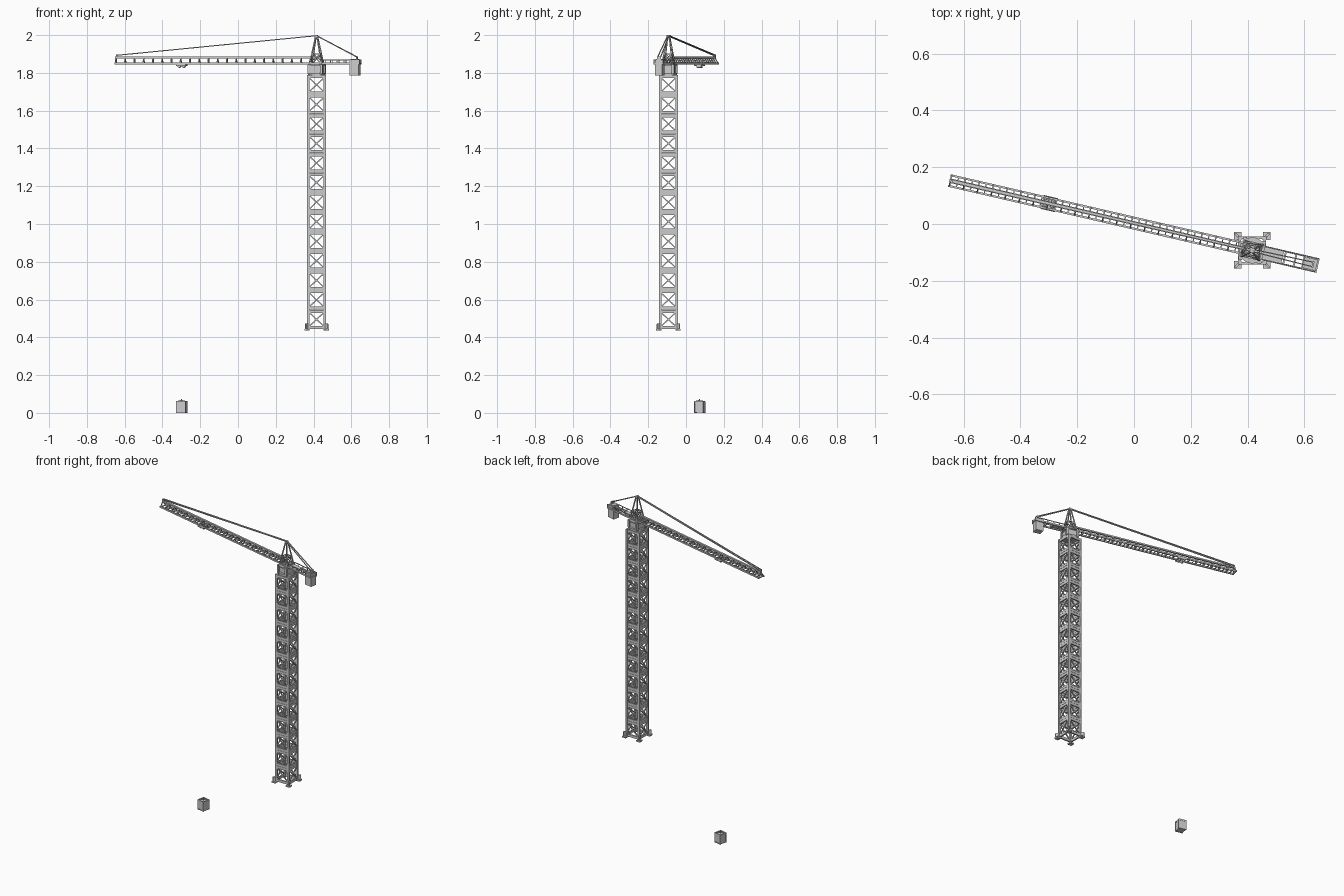
import bpy, bmesh, math
from mathutils import Vector, Matrix

if "Cube" in bpy.data.objects:
    bpy.data.objects.remove(bpy.data.objects["Cube"])

MAST = Matrix.Translation((0.416, -0.093, 0))
SLEW = MAST @ Matrix.Rotation(math.radians(-13), 4, 'Z')   # jib frame: -x jib, +x counter-jib


class Part:
    """Collects boxes, beams and cylinders into one object."""
    def __init__(self, name, frame):
        self.name, self.frame, self.bm = name, frame, bmesh.new()

    def box(self, c, s, rot=0):
        m = Matrix.Translation(c) @ Matrix.Rotation(rot, 4, 'Z') @ Matrix.Diagonal((*s, 1))
        bmesh.ops.create_cube(self.bm, size=1, matrix=m)

    def beam(self, a, b, w, t=None):
        a, b = Vector(a), Vector(b)
        d = b - a
        z = d.normalized()
        ref = Vector((0, 0, 1)) if abs(z.z) < 0.95 else Vector((1, 0, 0))
        x = ref.cross(z).normalized()
        y = z.cross(x)
        r = Matrix((x, y, z)).transposed().to_4x4()
        m = Matrix.Translation((a + b) / 2) @ r @ Matrix.Diagonal((w, t or w, d.length, 1))
        bmesh.ops.create_cube(self.bm, size=1, matrix=m)

    def cyl(self, c, r, h, axis='Z', n=24):
        m = Matrix.Translation(c)
        if axis == 'Y':
            m = m @ Matrix.Rotation(math.pi / 2, 4, 'X')
        bmesh.ops.create_cone(self.bm, cap_ends=True, segments=n, radius1=r, radius2=r, depth=h, matrix=m)

    def done(self):
        me = bpy.data.meshes.new(self.name)
        self.bm.transform(self.frame)
        self.bm.to_mesh(me)
        self.bm.free()
        bpy.context.collection.objects.link(bpy.data.objects.new(self.name, me))


CORNERS = [(1, 1), (-1, 1), (-1, -1), (1, -1)]
Z0, STEP, N, H = 0.443, 0.1035, 13, 0.05

# Mast: corner posts, band plates and crossed braces on four sides
p = Part("mast_posts", MAST)
for sx, sy in CORNERS:
    top = Z0 + N * STEP
    p.box((sx * 0.0435, sy * 0.0435, (Z0 + top) / 2), (0.013, 0.013, top - Z0))
p.done()
bands, braces = Part("mast_bands", MAST), Part("mast_braces", MAST)
for k in range(4):
    r = Matrix.Rotation(k * math.pi / 2, 3, 'Z')
    for i in range(N):
        z = Z0 + i * STEP
        for zc in (z + 0.0085, z + STEP - 0.0085):
            bands.box(r @ Vector((0, -0.0445, zc)), (0.088, 0.009, 0.016), k * math.pi / 2)
        for s in (-1, 1):
            braces.beam(r @ Vector((-s * 0.039, -0.0445, z + 0.015)),
                        r @ Vector((s * 0.039, -0.0445, z + STEP - 0.015)), 0.006)
bands.done()
braces.done()

# Base feet flaring out at the corners
p = Part("base_feet", MAST)
for sx, sy in CORNERS:
    p.box((sx * 0.051, sy * 0.051, 0.440), (0.027, 0.027, 0.008))
    p.box((sx * 0.049, sy * 0.049, 0.457), (0.024, 0.008, 0.032), math.atan2(sy, sx))
    p.cyl((sx * 0.058, sy * 0.058, 0.456), 0.004, 0.03, n=8)
p.done()

# Slewing unit
p = Part("slew_ring", SLEW)
p.cyl((0, 0, 1.793), 0.046, 0.014)
p.cyl((0, 0, 1.842), 0.046, 0.008)
p.done()
p = Part("slew_housing", SLEW)
p.box((0, 0, 1.819), (0.066, 0.066, 0.04))
for sx, sy in CORNERS:
    p.box((sx * 0.034, sy * 0.034, 1.819), (0.014, 0.014, 0.05))
p.done()

# Tower head: four legs meeting at the apex, with cross bracing
p = Part("tower_head", SLEW)
leg = lambda sx, sy, t: Vector((sx * (0.032 - 0.029 * t), sy * (0.028 - 0.023 * t), 1.845 + 0.152 * t))
for i, (sx, sy) in enumerate(CORNERS):
    nx, ny = CORNERS[(i + 1) % 4]
    p.beam(leg(sx, sy, 0), leg(sx, sy, 1), 0.006)
    for t in (0.03, 0.36):
        p.beam(leg(sx, sy, t), leg(nx, ny, t), 0.005)
    p.beam(leg(sx, sy, 0.03), leg(nx, ny, 0.36), 0.004)
    p.beam(leg(nx, ny, 0.03), leg(sx, sy, 0.36), 0.004)
p.box((0, 0, 1.994), (0.014, 0.018, 0.012))
p.done()

# Jib: triangular truss with ladder rungs and A frames
TIP, ROOT, HW = -1.094, -0.03, 0.019
p = Part("jib_chords", SLEW)
for s in (-1, 1):
    p.beam((TIP, s * HW, 1.849), (ROOT + 0.06, s * HW, 1.849), 0.007, 0.010)
p.beam((TIP, 0, 1.881), (ROOT, 0, 1.881), 0.012, 0.009)
p.done()
p = Part("jib_lattice", SLEW)
n = 21
for i in range(n + 1):
    x = TIP + 0.004 + (ROOT - TIP - 0.008) * i / n
    p.beam((x, -HW, 1.848), (x, HW, 1.848), 0.005)
    for s in (-1, 1):
        p.beam((x, s * HW, 1.849), (x, 0, 1.881), 0.005)
    if i < n:   # mid rung
        xm = x + (ROOT - TIP) / n / 2
        p.beam((xm, -HW, 1.848), (xm, HW, 1.848), 0.004)
p.done()

# Counter-jib: beams, rungs and handrails
p = Part("counter_jib", SLEW)
for s in (-1, 1):
    y = s * 0.023
    p.beam((0.0, y, 1.849), (0.238, y, 1.849), 0.006, 0.010)
    p.beam((0.04, y, 1.868), (0.238, y, 1.868), 0.004)
    for x in (0.042, 0.08, 0.117, 0.155, 0.19, 0.236):
        p.beam((x, y, 1.849), (x, y, 1.868), 0.004)
for x in (0.05, 0.08, 0.117, 0.155, 0.185, 0.235):
    p.beam((x, -0.023, 1.849), (x, 0.023, 1.849), 0.006)
p.box((0.075, 0, 1.853), (0.07, 0.04, 0.003))
p.done()
p = Part("counterweight", SLEW)
p.box((0.209, 0, 1.828), (0.049, 0.040, 0.082))
p.box((0.209, 0, 1.870), (0.040, 0.030, 0.006))
p.done()

# Tie bars from the apex to both ends
p = Part("tie_bars", SLEW)
for s in (-1, 1):
    p.beam((0, s * 0.004, 1.997), (TIP + 0.008, s * 0.006, 1.893), 0.004, 0.005)
    p.beam((0, s * 0.004, 1.997), (0.220, s * 0.008, 1.884), 0.004, 0.005)
p.beam((TIP + 0.008, 0, 1.879), (TIP + 0.008, 0, 1.897), 0.014, 0.006)
p.beam((0.220, 0, 1.866), (0.220, 0, 1.888), 0.022, 0.006)
p.done()

# Trolley under the jib
TX = -0.733
p = Part("trolley", SLEW)
for s in (-1, 1):
    p.box((TX, s * 0.021, 1.841), (0.052, 0.005, 0.008))
    p.box((TX + s * 0.023, 0, 1.841), (0.005, 0.042, 0.006))
    p.box((TX + s * 0.008, 0, 1.839), (0.005, 0.042, 0.006))
    p.cyl((TX + s * 0.012, 0, 1.835), 0.008, 0.024, 'Y', 12)
p.done()

# Load crate on the ground
p = Part("load_crate", SLEW)
p.box((TX, 0, 0.029), (0.047, 0.047, 0.056))
for s in (-1, 1):
    p.box((TX + s * 0.0225, 0, 0.059), (0.005, 0.050, 0.010))
    p.box((TX, s * 0.0225, 0.059), (0.050, 0.005, 0.010))
    p.box((TX, s * 0.0225, 0.003), (0.050, 0.005, 0.006))
for sx, sy in CORNERS:
    p.box((TX + sx * 0.023, sy * 0.023, 0.03), (0.005, 0.005, 0.06))
    p.beam((TX + sx * 0.02, sy * 0.02, 0.062), (TX, 0, 0.067), 0.002)
p.cyl((TX, 0, 0.068), 0.003, 0.012, n=8)
p.done()
